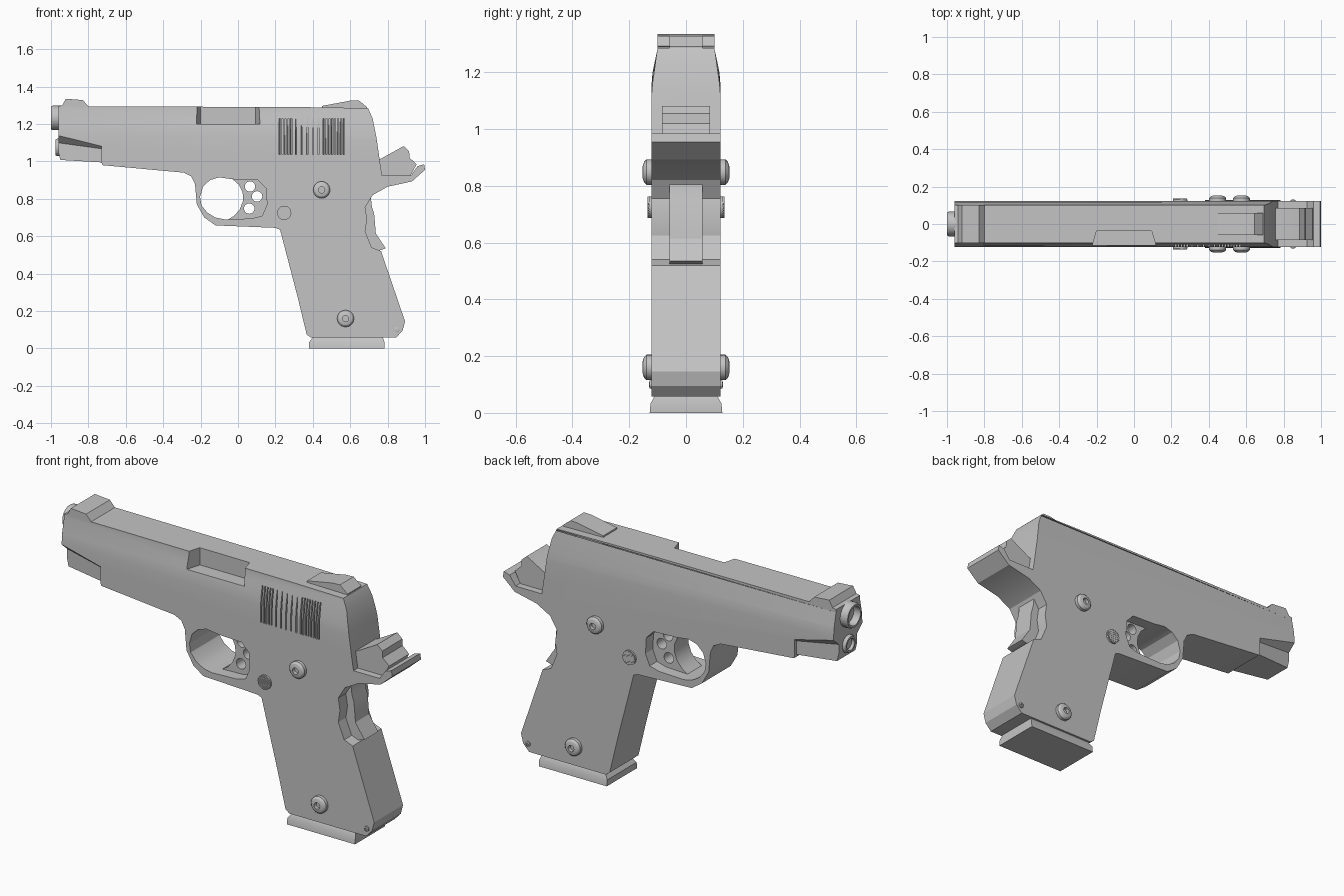
import bpy, bmesh, math
from mathutils import Matrix, Vector

if "Cube" in bpy.data.objects:
    bpy.data.objects.remove(bpy.data.objects["Cube"])

W = 0.122  # half width of the body

steel = bpy.data.materials.new("plain_grey")
steel.use_nodes = True
steel.diffuse_color = (0.55, 0.55, 0.55, 1)
steel.node_tree.nodes["Principled BSDF"].inputs["Base Color"].default_value = (0.55, 0.55, 0.55, 1)


def finish(name, bm):
    bmesh.ops.recalc_face_normals(bm, faces=bm.faces)
    mesh = bpy.data.meshes.new(name)
    bm.to_mesh(mesh)
    bm.free()
    mesh.materials.append(steel)
    obj = bpy.data.objects.new(name, mesh)
    bpy.context.collection.objects.link(obj)
    return obj


def loft(bm, a, b):
    """Closed solid between two matching outlines."""
    va = [bm.verts.new(p) for p in a]
    vb = [bm.verts.new(p) for p in b]
    bm.faces.new(va)
    bm.faces.new(vb[::-1])
    n = len(va)
    for i in range(n):
        bm.faces.new((va[i], vb[i], vb[(i + 1) % n], va[(i + 1) % n]))


def plate(name, outline, y0, y1):
    """Side outline (x, z) extruded across the width."""
    bm = bmesh.new()
    loft(bm, [(x, y0, z) for x, z in outline], [(x, y1, z) for x, z in outline])
    return finish(name, bm)


def lathe(name, profile, loc, axis, sides=24):
    """Profile of (radius, distance) spun around an axis from loc."""
    bm = bmesh.new()
    verts = [bm.verts.new((r, 0, d)) for r, d in profile]
    edges = [bm.edges.new(p) for p in zip(verts, verts[1:])]
    bmesh.ops.spin(bm, geom=verts + edges, cent=(0, 0, 0), axis=(0, 0, 1),
                   angle=math.tau, steps=sides)
    bmesh.ops.remove_doubles(bm, verts=bm.verts, dist=1e-5)
    turn = Vector((0, 0, 1)).rotation_difference(Vector(axis)).to_matrix().to_4x4()
    bm.transform(Matrix.Translation(loc) @ turn)
    return finish(name, bm)


def circle(cx, cz, r, n=20):
    return [(cx + r * math.cos(math.tau * i / n), cz + r * math.sin(math.tau * i / n))
            for i in range(n)]


def cut(obj, cutter):
    mod = obj.modifiers.new("cut", 'BOOLEAN')
    mod.operation, mod.solver, mod.object = 'DIFFERENCE', 'EXACT', cutter
    bpy.context.view_layer.objects.active = obj
    bpy.ops.object.modifier_apply(modifier=mod.name)
    bpy.data.objects.remove(cutter)


# Main body: top, rear, grip, guard and nose in one outline
body = plate("body", [
    (-0.96, 1.295), (-0.94, 1.3), (-0.92, 1.335), (-0.83, 1.328), (-0.8, 1.295),
    (0.37, 1.29), (0.695, 1.285), (0.72, 1.23), (0.74, 1.13), (0.757, 1.01),
    (0.77, 0.925), (0.925, 0.925), (0.96, 0.975), (0.995, 0.985), (1, 0.955),
    (0.93, 0.893), (0.8, 0.865), (0.72, 0.82), (0.68, 0.755), (0.69, 0.69),
    (0.68, 0.625), (0.715, 0.54), (0.765, 0.52), (0.893, 0.145), (0.88, 0.095),
    (0.845, 0.058), (0.39, 0.058), (0.367, 0.075), (0.32, 0.27), (0.225, 0.635),
    (0.2, 0.645), (-0.12, 0.658), (-0.18, 0.7), (-0.22, 0.77), (-0.23, 0.88),
    (-0.25, 0.92), (-0.29, 0.94), (-0.725, 0.98), (-0.73, 0.995), (-0.95, 1.008),
    (-0.96, 1.05)], -W, W)

# Sloped upper sides and narrowed nose, cut alike on both sides
for s in (-1, 1):
    bm = bmesh.new()
    ends = [[(x, s * y, z) for y, z in ((W + 0.001, k), (0.118, k + 0.06), (0.101, 1.28),
             (0.1, 1.5), (0.2, 1.5), (0.2, k))] for x, k in ((-1.1, 1.14), (0.8, 1.1))]
    loft(bm, *ends)
    cut(body, finish("slope_cutter", bm))
    bm = bmesh.new()
    ends = [[(x, s * y, z) for y, z in ((0.13, k), (w, k - d), (w, 0.9), (0.2, 0.9), (0.2, k))]
            for x, k, w, d in ((-1, 1.155, 0.072, 0.05), (-0.73, 1.088, 0.106, 0.02))]
    loft(bm, *ends)
    cut(body, finish("nose_cutter", bm))

# Guard opening
cut(body, plate("guard_cutter", [
    (-0.203, 0.81), (-0.187, 0.865), (-0.15, 0.9), (-0.1, 0.915), (-0.03, 0.905), (0.107, 0.9),
    (0.15, 0.855), (0.155, 0.77), (0.13, 0.71), (0.075, 0.695), (-0.07, 0.69),
    (-0.12, 0.7), (-0.165, 0.727), (-0.195, 0.765)], -0.3, 0.3))

# Upper side opening
bm = bmesh.new()
port = [(-0.23, -0.14), (-0.2, -0.037), (0.094, -0.037), (0.125, -0.14)]
loft(bm, [(x, y, 1.2) for x, y in port], [(x, y, 1.4) for x, y in port])
cut(body, finish("port_cutter", bm))

# Finger grooves on one side: two fine groups and a shallow middle group
bm = bmesh.new()
for start, count, pitch, depth in ((0.217, 5, 0.0155, 0.1), (0.305, 5, 0.03, 0.108),
                                   (0.452, 8, 0.0153, 0.1)):
    for i in range(count):
        x = start + i * pitch
        groove = [(x, -0.14), (x + 0.009, -0.14), (x + 0.009, -depth), (x + 0.004, -depth)]
        loft(bm, [(a, b, 1.037) for a, b in groove], [(a, b, 1.23) for a, b in groove])
cut(body, finish("groove_cutter", bm))

# Trigger with three round holes
trigger = plate("trigger", [
    (-0.035, 0.91), (0.005, 0.875), (0.025, 0.835), (0.027, 0.79), (0.01, 0.745),
    (-0.02, 0.71), (-0.06, 0.685), (0.19, 0.685), (0.19, 0.91)], -0.06, 0.06)
for cx, cz in ((0.064, 0.866), (0.102, 0.813), (0.06, 0.748)):
    cut(trigger, plate("hole_cutter", circle(cx, cz, 0.028), -0.2, 0.2))

# Rear lever, hammer and rear sight
plate("grip_lever", [(0.64, 0.83), (0.71, 0.81), (0.716, 0.757), (0.728, 0.72),
      (0.737, 0.615), (0.79, 0.535), (0.735, 0.518), (0.64, 0.53)], -0.058, 0.058)
plate("hammer", [(0.73, 1.005), (0.765, 1.015), (0.885, 1.082), (0.915, 1.055), (0.917, 1.02),
      (0.955, 0.985), (0.92, 0.92), (0.73, 0.92)], -0.085, 0.085)
plate("rear_sight", [(0.45, 1.28), (0.45, 1.297), (0.6, 1.325), (0.645, 1.327),
      (0.69, 1.29), (0.69, 1.28)], -0.058, 0.058)

# Base plate under the grip
bm = bmesh.new()
rings = [[(x, y, z) for x, y in ((x0, -w), (x1, -w), (x1, w), (x0, w))]
         for x0, x1, w, z in ((0.38, 0.783, 0.128, 0), (0.38, 0.783, 0.125, 0.033),
                              (0.4, 0.775, 0.11, 0.06))]
loft(bm, rings[0], rings[1])
loft(bm, rings[1], rings[2])
bmesh.ops.remove_doubles(bm, verts=bm.verts, dist=1e-5)
bmesh.ops.delete(bm, geom=[f for f in bm.faces if all(abs(v.co.z - 0.033) < 1e-4 for v in f.verts)],
                 context='FACES_ONLY')
finish("base_plate", bm)

# Hollow barrel end and the plug below it
for name, r, z, out in (("barrel", 0.066, 1.233, 0.045), ("lower_plug", 0.047, 1.075, 0.022)):
    lathe(name, [(0, -0.02), (r, -0.02), (r, out - 0.01), (r - 0.006, out), (r - 0.016, out),
                 (r - 0.016, 0.004), (0, 0.004)], (-0.955, 0, z), (-1, 0, 0), 28)

# Screws, buttons and pins on both sides
for s, side in ((-1, "right"), (1, "left")):
    for where, x, z in (("upper", 0.447, 0.848), ("lower", 0.575, 0.16)):
        lathe(f"{where}_screw_{side}", [(0.045, -0.01), (0.045, 0.017), (0.036, 0.026),
              (0.02, 0.031), (0.017, 0.031), (0.017, 0.012), (0, 0.012)],
              (x, s * W, z), (0, s, 0))
    lathe(f"button_{side}", [(0.038, -0.01), (0.038, 0.009), (0, 0.009)],
          (0.247, s * W, 0.725), (0, s, 0))
    lathe(f"pin_{side}", [(0.014, -0.01), (0.014, 0.006), (0.007, 0.008), (0.007, 0.001),
          (0, 0.001)], (0.85, s * W, 0.1), (0, s, 0), 12)
    # Slanted ribs on the button
    bm = bmesh.new()
    for i in range(-3, 4):
        off = i * 0.0095
        half = math.sqrt(0.036 ** 2 - off ** 2)
        rib = [(-half, off - 0.0025), (half, off - 0.0025), (half, off + 0.0025), (-half, off + 0.0025)]
        loft(bm, [(a, 0.005, b) for a, b in rib], [(a, 0.014, b) for a, b in rib])
    bm.transform(Matrix.Translation((0.247, s * W, 0.725)) @ Matrix.Scale(s, 4, (0, 1, 0))
                 @ Matrix.Rotation(math.radians(35), 4, 'Y'))
    finish(f"button_ribs_{side}", bm)

# Smooth rounded parts, keep hard edges
for obj in bpy.context.scene.objects:
    obj.select_set(obj.type == 'MESH')
bpy.context.view_layer.objects.active = body
bpy.ops.object.shade_smooth_by_angle(angle=math.radians(25))
